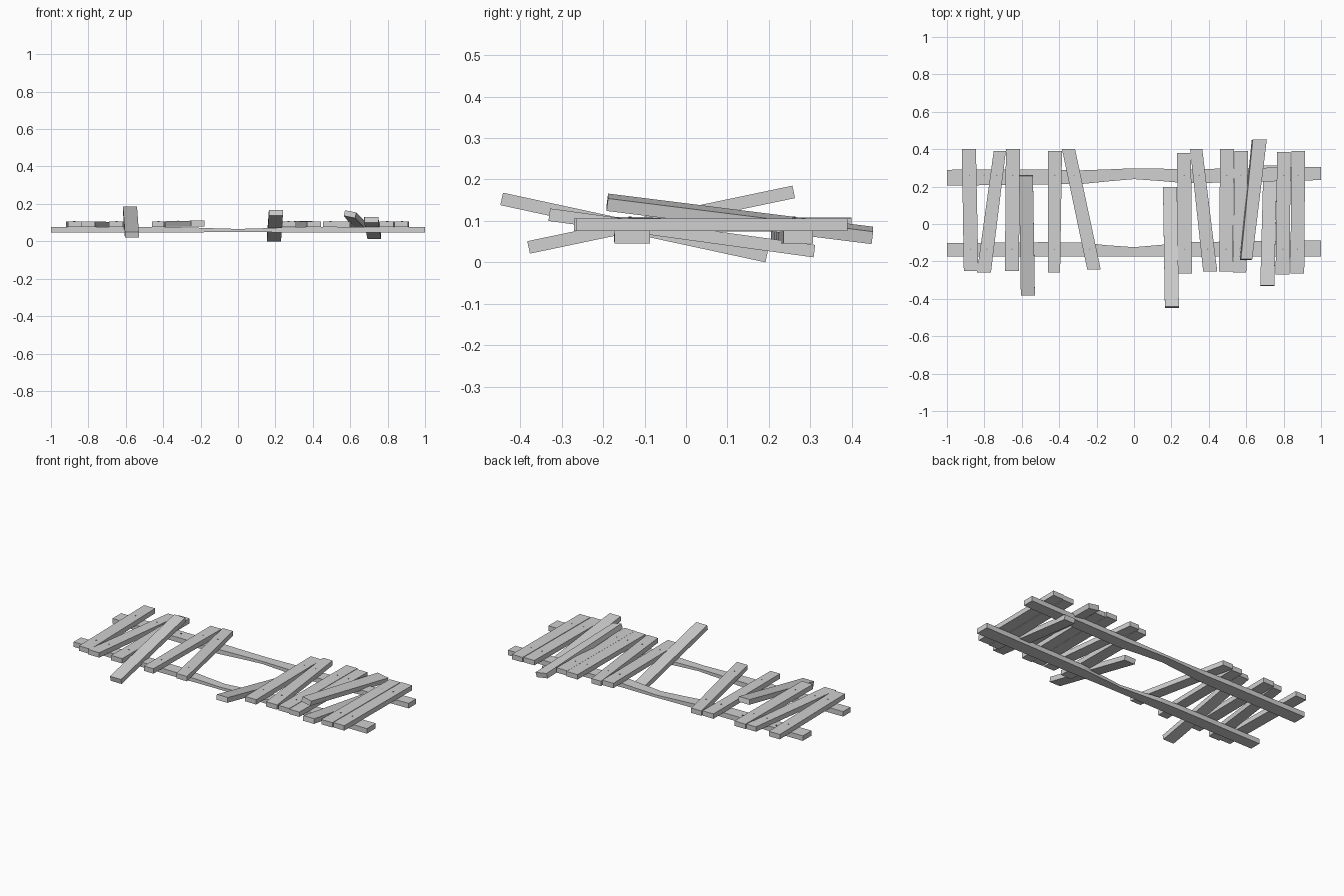
import bpy, bmesh

if "Cube" in bpy.data.objects:
    bpy.data.objects.remove(bpy.data.objects["Cube"])

def material(name, v):
    m = bpy.data.materials.new(name)
    m.diffuse_color = (v, v, v, 1)
    m.use_nodes = True
    m.node_tree.nodes["Principled BSDF"].inputs["Base Color"].default_value = m.diffuse_color
    return m

wood = material("weathered_grey_wood", 0.63)
iron = material("dark_nail", 0.3)

def loft(name, sections):
    """Box-like solid joining four-cornered sections, closed at both ends."""
    bm = bmesh.new()
    rings = [[bm.verts.new(p) for p in s] for s in sections]
    for a, b in zip(rings, rings[1:]):
        for i in range(4):
            j = (i + 1) % 4
            bm.faces.new((a[i], a[j], b[j], b[i]))
    bm.faces.new(rings[0])
    bm.faces.new(rings[-1])
    bmesh.ops.recalc_face_normals(bm, faces=bm.faces[:])
    me = bpy.data.meshes.new(name)
    bm.to_mesh(me)
    bm.free()
    me.materials.append(wood)
    ob = bpy.data.objects.new(name, me)
    bpy.context.collection.objects.link(ob)
    return ob

# two long rails, worn thin and sagging in the middle: x, y low, y high, z low, z high
def rail(name, stations):
    loft(name, [[(x, a, zl), (x, b, zl), (x, b, zh), (x, a, zh)]
                for x, a, b, zl, zh in stations])

rail("back_rail", [
    (-1, .205, .29, .046, .077), (-.45, .212, .291, .046, .076),
    (-.28, .214, .287, .047, .075), (-.14, .228, .292, .049, .070),
    (0, .24, .298, .050, .066), (.14, .23, .296, .049, .070),
    (.28, .218, .292, .047, .075), (.5, .222, .297, .046, .076),
    (1, .235, .306, .046, .077)])
rail("front_rail", [
    (-1, -.173, -.102, .046, .077), (-.45, -.173, -.097, .046, .076),
    (-.28, -.173, -.100, .047, .075), (-.14, -.173, -.114, .049, .070),
    (0, -.174, -.124, .050, .066), (.14, -.173, -.112, .049, .070),
    (.28, -.173, -.098, .047, .075), (.5, -.173, -.094, .046, .076),
    (1, -.173, -.087, .046, .077)])

# cross planks: back end (x left, x right, y, z bottom), front end (same), roll
FLAT = .076
T = .030
planks = [
    ((-.92, -.845, .40, FLAT), (-.91, -.832, -.25, FLAT), 0),
    ((-.75, -.685, .39, FLAT - .002), (-.84, -.765, -.26, FLAT), 0),
    ((-.685, -.61, .40, FLAT + .001), (-.69, -.615, -.25, FLAT), 0),
    ((-.615, -.54, .26, .155), (-.605, -.53, -.38, .021), 0),
    ((-.46, -.385, .39, FLAT), (-.46, -.395, -.26, FLAT), 0),
    ((-.385, -.315, .40, FLAT + .002), (-.25, -.178, -.243, FLAT + .004), 0),
    ((.155, .23, .195, 0), (.165, .24, -.445, .138), 0),
    ((.23, .305, .38, FLAT), (.235, .31, -.265, FLAT), 0),
    ((.30, .365, .40, FLAT + .002), (.37, .445, -.255, FLAT), 0),
    ((.46, .535, .40, FLAT), (.455, .528, -.255, FLAT), 0),
    ((.537, .61, .39, FLAT - .001), (.53, .60, -.26, FLAT - .001), 0),
    ((.635, .71, .45, .05), (.572, .632, -.19, .130), .006),
    ((.692, .765, .31, .012), (.675, .75, -.33, .100), 0),
    ((.765, .838, .385, FLAT), (.757, .832, -.27, FLAT), 0),
    ((.842, .915, .39, FLAT), (.836, .91, -.265, FLAT), 0),
]

def nail(name, x, y, z):
    bpy.ops.mesh.primitive_cylinder_add(vertices=6, radius=.004, depth=.008,
                                        location=(x, y, z))
    ob = bpy.context.object
    ob.name = name
    ob.data.materials.append(iron)

for n, (back, front, roll) in enumerate(planks, 1):
    # ends lean square to the slope of a loose plank
    lean = T * (back[3] - front[3]) / (back[2] - front[2])
    secs = []
    for x0, x1, y, z in (back, front):
        secs.append([(x0 - roll, y + lean / 2, z + roll), (x1 - roll, y + lean / 2, z - roll),
                     (x1, y - lean / 2, z + T - roll), (x0, y - lean / 2, z + T + roll)])
    loft(f"plank_{n}", secs)
    # nails where a flat plank crosses the rails
    if abs(back[3] - front[3]) < .01:
        for y in (.26, -.135):
            t = (back[2] - y) / (back[2] - front[2])
            mid = [(a + b) / 2 for a, b in zip(back, front)]
            x = (back[0] + back[1]) / 2 * (1 - t) + (front[0] + front[1]) / 2 * t
            nail(f"nail_{n}", x, y, mid[3] + T - .002)
# nails left standing in the back rail
for x in (-.8, -.57):
    nail("loose_nail", x, .262, .076)
